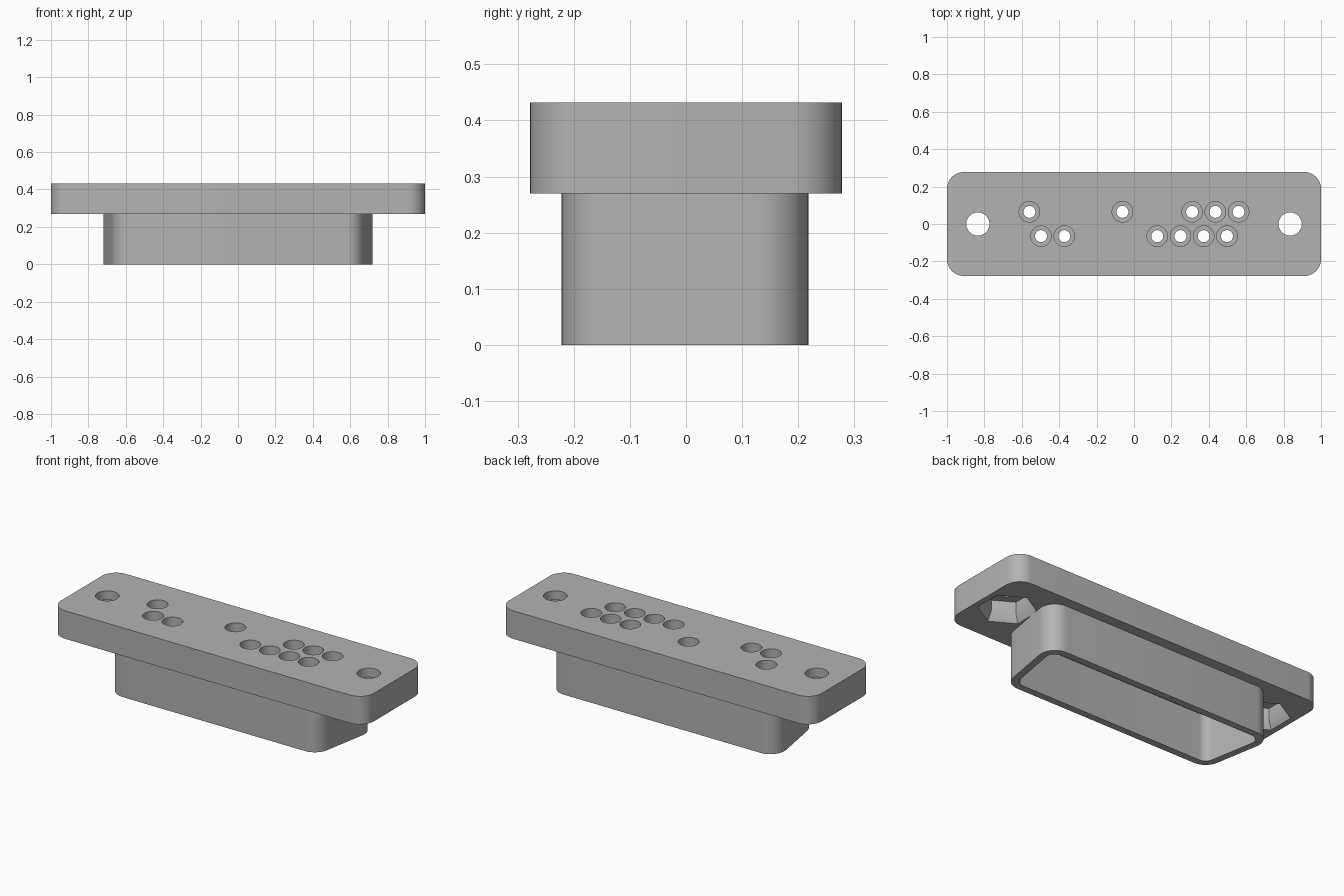
import bpy, bmesh, math
from mathutils import Vector

cube = bpy.data.objects.get("Cube")
if cube:
    bpy.data.objects.remove(cube, do_unlink=True)

grey = bpy.data.materials.new("matte grey")
grey.use_nodes = True
COLOUR = (0.45, 0.45, 0.45, 1)
grey.diffuse_color = COLOUR
grey.node_tree.nodes["Principled BSDF"].inputs["Base Color"].default_value = COLOUR

PLATE_BOTTOM, PLATE_TOP = 0.27, 0.432


def rounded(corners, radius, steps=10):
    """Round every corner of a counter-clockwise convex outline."""
    outline = []
    for i, c in enumerate(corners):
        c = Vector(c)
        a = (Vector(corners[i - 1]) - c).normalized()
        b = (Vector(corners[(i + 1) % len(corners)]) - c).normalized()
        half = a.angle(b) / 2
        centre = c + (a + b).normalized() * radius / math.sin(half)
        start = c + a * radius / math.tan(half) - centre
        turn = math.pi - 2 * half
        for s in range(steps + 1):
            t = turn * s / steps
            outline.append((centre.x + start.x * math.cos(t) - start.y * math.sin(t),
                            centre.y + start.x * math.sin(t) + start.y * math.cos(t)))
    return outline


def ring(radius, sides, cx=0, cy=0, phase=0):
    return [(cx + radius * math.cos(phase + math.tau * i / sides),
             cy + radius * math.sin(phase + math.tau * i / sides)) for i in range(sides)]


def loft(name, sections):
    """Closed solid through (height, outline) sections, from low to high."""
    bm = bmesh.new()
    loops = [[bm.verts.new((x, y, z)) for x, y in outline] for z, outline in sections]
    bm.faces.new(loops[0][::-1])
    bm.faces.new(loops[-1])
    for low, high in zip(loops, loops[1:]):
        for i in range(len(low)):
            j = (i + 1) % len(low)
            bm.faces.new((low[i], low[j], high[j], high[i]))
    mesh = bpy.data.meshes.new(name)
    bm.to_mesh(mesh)
    bm.free()
    mesh.materials.append(grey)
    obj = bpy.data.objects.new(name, mesh)
    bpy.context.collection.objects.link(obj)
    return obj


def select(obj):
    bpy.ops.object.select_all(action='DESELECT')
    obj.select_set(True)
    bpy.context.view_layer.objects.active = obj


def cut(obj, cutter):
    select(obj)
    mod = obj.modifiers.new("cut", 'BOOLEAN')
    mod.operation, mod.solver, mod.object = 'DIFFERENCE', 'EXACT', cutter
    bpy.ops.object.modifier_apply(modifier=mod.name)
    bpy.data.objects.remove(cutter, do_unlink=True)


def smooth(obj):
    select(obj)
    bpy.ops.object.shade_smooth_by_angle(angle=math.radians(30))


# Flange plate
outline = rounded([(-1, -0.278), (1, -0.278), (1, 0.278), (-1, 0.278)], 0.09)
plate = loft("flange_plate", [(PLATE_BOTTOM, outline), (PLATE_TOP, outline)])

# Screw holes with flared hexagonal nut pockets underneath
for x in (-0.835, 0.835):
    hole = ring(0.062, 40, x)
    cut(plate, loft("screw_cutter", [(0.2, hole), (0.5, hole)]))
    wide, narrow = (ring(r, 6, x, 0, math.pi / 2) for r in (0.153, 0.125))
    cut(plate, loft("nut_cutter", [(PLATE_BOTTOM - 0.02, wide), (PLATE_BOTTOM, wide),
                                   (PLATE_BOTTOM + 0.05, narrow),
                                   (PLATE_BOTTOM + 0.11, narrow)]))

# Stepped contact holes, two staggered rows on one pitch
PITCH = 0.1243
back_row = [(i, 0.065) for i in (-4.5, -0.5, 2.5, 3.5, 4.5)]
front_row = [(i, -0.065) for i in (-4, -3, 1, 2, 3, 4)]
for i, y in back_row + front_row:
    small, large = (ring(r, 32, i * PITCH, y) for r in (0.032, 0.055))
    step = PLATE_BOTTOM + 0.045
    cut(plate, loft("contact_cutter", [(0.2, small), (step, small), (step, large), (0.5, large)]))
smooth(plate)


# D-shaped shell, narrower at the front, open underneath
def d_outline(inset, radius):
    slope = math.tan(math.radians(10))
    front, back = -0.222 + inset, 0.218 - inset
    edge = lambda y: 0.698 + y * slope - inset / math.cos(math.radians(10))
    return rounded([(-edge(front), front), (edge(front), front),
                    (edge(back), back), (-edge(back), back)], radius)


outer, inner = d_outline(0, 0.09), d_outline(0.04, 0.05)
shell = loft("connector_shell", [(0, outer), (PLATE_BOTTOM, outer)])
cut(shell, loft("cavity_cutter", [(-0.1, inner), (0.4, inner)]))
smooth(shell)
